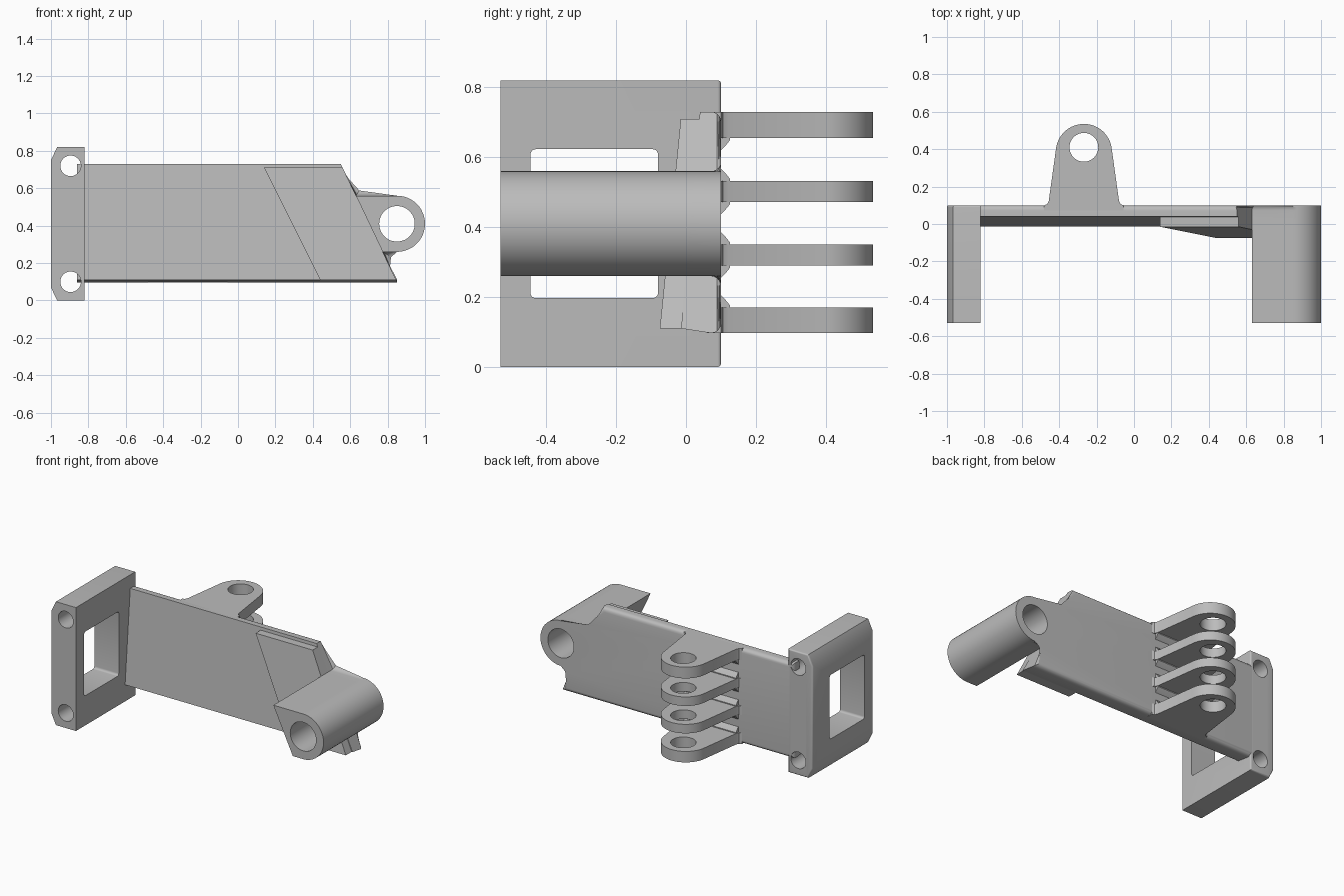
import bpy, bmesh, math

cube = bpy.data.objects.get("Cube")
if cube:
    bpy.data.objects.remove(cube, do_unlink=True)

grey = bpy.data.materials.new("plain_grey")
grey.use_nodes = True
grey.diffuse_color = (0.5, 0.5, 0.5, 1)
grey.node_tree.nodes["Principled BSDF"].inputs["Base Color"].default_value = (0.5, 0.5, 0.5, 1)

parts = []
AXES = {"x": lambda u, v, w: (w, u, v),
        "y": lambda u, v, w: (u, w, v),
        "z": lambda u, v, w: (u, v, w)}


def arc(cx, cy, r, a0, a1, n=24):
    """Points on an arc, angles in degrees."""
    angles = [math.radians(a0 + (a1 - a0) * i / n) for i in range(n + 1)]
    return [(cx + r * math.cos(a), cy + r * math.sin(a)) for a in angles]


def extrude(name, pts, axis, lo, hi, rear_bevel=0):
    """Prism from a 2D outline; lo may be a function of the second coordinate."""
    place = AXES[axis]
    depth = lo if callable(lo) else (lambda v: lo)
    bm = bmesh.new()
    front = [bm.verts.new(place(u, v, depth(v))) for u, v in pts]
    rear = [bm.verts.new(place(u, v, hi)) for u, v in pts]
    bm.faces.new(front)
    rear_face = bm.faces.new(rear)
    for i in range(len(pts)):
        j = (i + 1) % len(pts)
        bm.faces.new((front[i], front[j], rear[j], rear[i]))
    if rear_bevel:
        bmesh.ops.bevel(bm, geom=list(rear_face.edges), offset=rear_bevel,
                        segments=5, profile=0.5, affect="EDGES")
    bmesh.ops.recalc_face_normals(bm, faces=bm.faces)
    mesh = bpy.data.meshes.new(name)
    bm.to_mesh(mesh)
    bm.free()
    mesh.materials.append(grey)
    obj = bpy.data.objects.new(name, mesh)
    bpy.context.collection.objects.link(obj)
    parts.append(obj)
    return obj


def cut(obj, pts, axis, lo, hi):
    """Cut a prism-shaped opening through a part."""
    cutter = extrude("cutter", pts, axis, lo, hi)
    parts.remove(cutter)
    cutter.hide_render = True
    mod = obj.modifiers.new("opening", "BOOLEAN")
    mod.operation = "DIFFERENCE"
    mod.solver = "EXACT"
    mod.object = cutter
    bpy.context.view_layer.objects.active = obj
    bpy.ops.object.modifier_apply(modifier=mod.name)
    bpy.data.objects.remove(cutter, do_unlink=True)


def circle(cx, cy, r):
    return arc(cx, cy, r, 0, 360, 48)[:-1]


def slant(z):
    """x of the sloping end of the arm at height z."""
    return 0.55 + (0.73 - z) * 0.476


# Mounting flange with chamfered outer corners, bolt holes and window
flange = extrude("mounting_flange",
                 [(-1, 0.07), (-0.967, 0), (-0.82, 0), (-0.82, 0.82), (-0.967, 0.82), (-1, 0.75)],
                 "y", -0.53, 0.1, 0.01)
for z in (0.1, 0.72):
    cut(flange, circle(-0.895, z, 0.055), "y", -1, 1)
r = 0.015
window = []
for cy, cz, a in ((-0.08 - r, 0.623 - r, 0), (-0.445 + r, 0.623 - r, 90),
                  (-0.445 + r, 0.197 + r, 180), (-0.08 - r, 0.197 + r, 270)):
    window += arc(cy, cz, r, a, a + 90, 4)
cut(flange, window, "x", -1.5, 0)

# Arm plate: tilted front, rounded rear edges, round end lug
BOSS_X, BOSS_Z, BOSS_R = 0.85, 0.41, 0.15
nose = arc(BOSS_X, BOSS_Z, BOSS_R, -90, 90)
boss_outline = [(slant(0.26), 0.26)] + nose + [(slant(0.56), 0.56)]


def plate_front(z):
    return 0.04 - (0.73 - z) * 0.087


plate = extrude("arm_plate",
                [(-0.86, 0.097), (slant(0.097), 0.097)] + boss_outline
                + [(slant(0.73), 0.73), (-0.86, 0.73)],
                "y", plate_front, 0.1, 0.028)
for v in plate.data.vertices:
    if v.co.z < 0.098 and v.co.y < 0:
        v.co.z = 0.11
        v.co.y = plate_front(0.11)
cut(plate, circle(BOSS_X, BOSS_Z, 0.095), "y", -1, 1)

# Long tubular boss pointing forward
boss = extrude("pivot_boss", boss_outline, "y", -0.53, 0.03)
cut(boss, circle(BOSS_X, BOSS_Z, 0.095), "y", -1, 1)

# Raised slanted pad on the front of the plate
extrude("raised_pad",
        [(0.44, 0.11), (slant(0.11), 0.11), (slant(0.71), 0.71), (0.14, 0.71)],
        "y", lambda z: -0.015 - (0.71 - z) * 0.1, 0.05)

# Four rear hinge prongs with flared bases
MID = -0.268
half = [(0.212, 0.06), (0.212, 0.1), (0.197, 0.106), (0.188, 0.122)]
outline = [(MID + u, v) for u, v in half]
outline += arc(MID, 0.385, 0.15, 6, 174, 32)
outline += [(MID - u, v) for u, v in reversed(half)]
prongs = [(0.097, 0.17), (0.29, 0.35), (0.472, 0.532), (0.655, 0.73)]
for i, (z0, z1) in enumerate(prongs):
    prong = extrude(f"hinge_prong_{i + 1}", outline, "z", z0, z1)
    cut(prong, circle(MID, 0.41, 0.077), "z", -1, 2)
    # Fillets where the inner sides meet the plate
    sides = []
    if i > 0:
        sides.append((z0, -1))
    if i < 3:
        sides.append((z1, 1))
    for z, s in sides:
        profile = [(0.08, z - s * 0.01), (0.126, z - s * 0.01), (0.126, z + s * 0.006),
                   (0.113, z + s * 0.022), (0.1, z + s * 0.035), (0.08, z + s * 0.035)]
        extrude("prong_fillet", profile, "x", MID - 0.187, MID + 0.187)

# Smooth rounded areas, keep hard edges
bpy.ops.object.select_all(action="DESELECT")
for obj in parts:
    obj.select_set(True)
bpy.context.view_layer.objects.active = parts[0]
bpy.ops.object.shade_smooth_by_angle(angle=math.radians(30))
